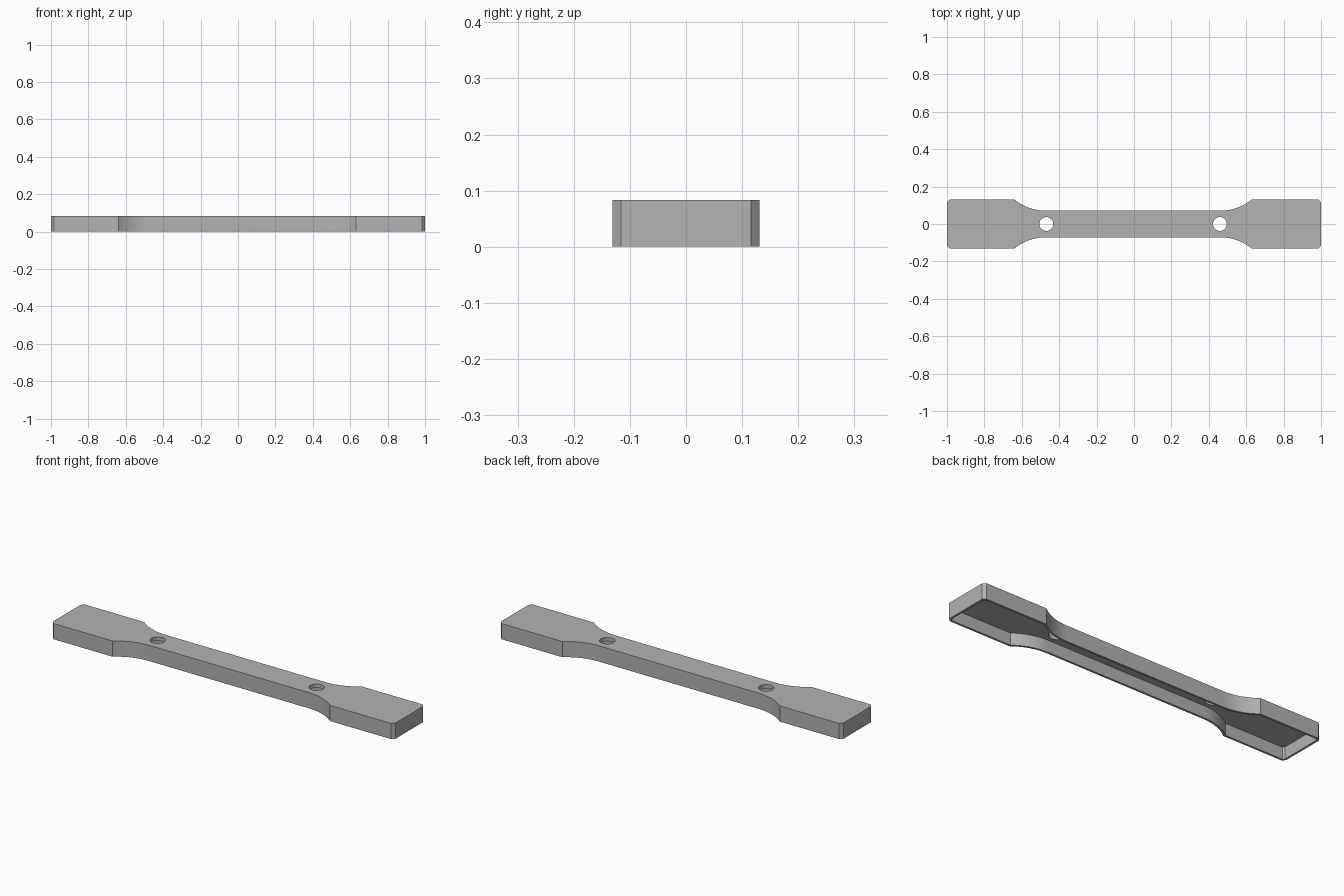
import bpy, bmesh, math

if "Cube" in bpy.data.objects:
    bpy.data.objects.remove(bpy.data.objects["Cube"], do_unlink=True)

HEIGHT, WALL, TOP = 0.083, 0.011, 0.02
HALF_WIDTH, NECK, RADIUS = 0.131, 0.071, 0.27
SHIFT = -0.005          # middle of the neck along x
NECK_END = 0.465        # where each fillet starts, from the neck middle
CHAMFER = 0.015

grey = bpy.data.materials.new("plain grey")
grey.use_nodes = True
grey.diffuse_color = (0.45, 0.45, 0.45, 1)
grey.node_tree.nodes["Principled BSDF"].inputs["Base Color"].default_value = grey.diffuse_color


def outline(inset):
    """Dog-bone outline, moved inwards by inset."""
    w, n, r = HALF_WIDTH - inset, NECK - inset, RADIUS + inset
    c = CHAMFER - inset * 0.586
    sweep = math.acos(1 - (w - n) / r)
    steps = 10
    arc = [(NECK_END + r * math.sin(sweep * i / steps),
            n + r * (1 - math.cos(sweep * i / steps))) for i in range(steps + 1)]

    def quarter(side):
        end = 1 - inset - side * SHIFT
        return [(side * x + SHIFT, y) for x, y in arc + [(end - c, w), (end, w - c)]]

    upper = quarter(-1)[::-1] + quarter(1)
    return upper + [(x, -y) for x, y in reversed(upper)]


def prism(name, points, z0, z1):
    bm = bmesh.new()
    face = bm.faces.new([bm.verts.new((x, y, z0)) for x, y in points])
    result = bmesh.ops.extrude_face_region(bm, geom=[face])
    for v in result["geom"]:
        if isinstance(v, bmesh.types.BMVert):
            v.co.z = z1
    bmesh.ops.recalc_face_normals(bm, faces=bm.faces)
    mesh = bpy.data.meshes.new(name)
    bm.to_mesh(mesh)
    bm.free()
    mesh.materials.append(grey)
    obj = bpy.data.objects.new(name, mesh)
    bpy.context.collection.objects.link(obj)
    return obj


def circle(cx, radius, count=32):
    return [(cx + radius * math.cos(math.tau * i / count),
             radius * math.sin(math.tau * i / count)) for i in range(count)]


# Solid bar, then the hollow underside and the two through holes
bar = prism("hollow_bar", outline(0), 0, HEIGHT)
cutters = [prism("underside_cutter", outline(WALL), -0.05, HEIGHT - TOP)]
for side in (-1, 1):
    cutters.append(prism("hole_cutter", circle(SHIFT + side * 0.464, 0.037), -0.1, 0.2))

bpy.context.view_layer.objects.active = bar
for cutter in cutters:
    cutter.hide_render = True
    mod = bar.modifiers.new("cut", 'BOOLEAN')
    mod.operation, mod.solver, mod.object = 'DIFFERENCE', 'EXACT', cutter
    bpy.ops.object.modifier_apply(modifier=mod.name)
    bpy.data.objects.remove(cutter, do_unlink=True)

# Smooth fillets and holes, sharp edges elsewhere
bpy.ops.object.select_all(action='DESELECT')
bar.select_set(True)
bpy.ops.object.shade_smooth_by_angle(angle=math.radians(30))
